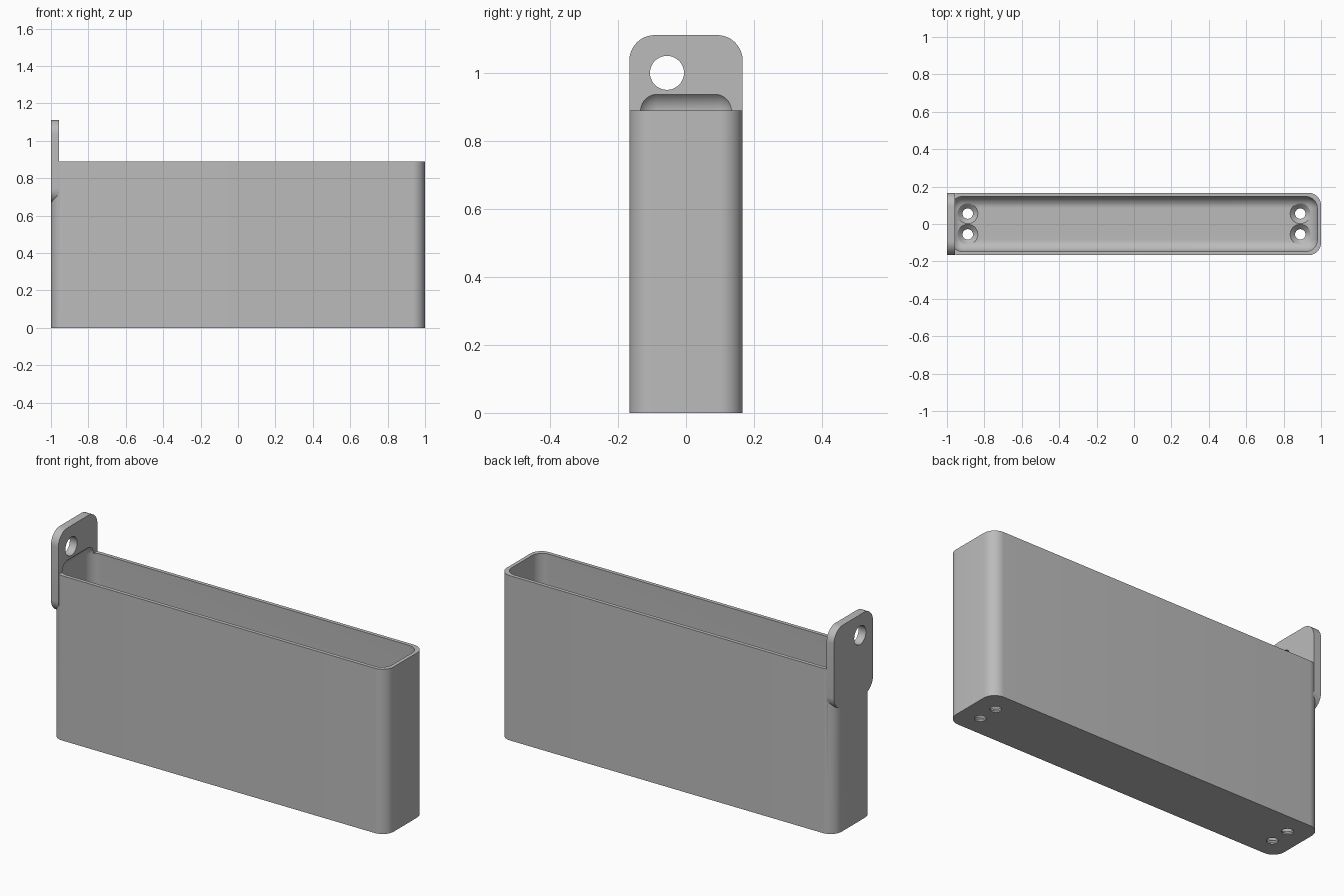
import bpy, bmesh, math
from mathutils import Vector, Matrix

cube = bpy.data.objects.get("Cube")
if cube:
    bpy.data.objects.remove(cube, do_unlink=True)

grey = bpy.data.materials.new("plain_grey")
grey.use_nodes = True
colour = (0.5, 0.5, 0.5, 1)
grey.diffuse_color = colour
grey.node_tree.nodes["Principled BSDF"].inputs["Base Color"].default_value = colour


def finish(bm, name):
    bmesh.ops.recalc_face_normals(bm, faces=bm.faces[:])
    mesh = bpy.data.meshes.new(name)
    bm.to_mesh(mesh)
    bm.free()
    mesh.materials.append(grey)
    ob = bpy.data.objects.new(name, mesh)
    bpy.context.collection.objects.link(ob)
    return ob


def rounded_box(name, low, high, radius, axis=None):
    """Box between two corners; rounds edges along one axis, or all edges."""
    low, high = Vector(low), Vector(high)
    bm = bmesh.new()
    bmesh.ops.create_cube(bm, size=1)
    for v in bm.verts:
        v.co = (low + high) / 2 + v.co * (high - low)
    edges = [e for e in bm.edges if axis is None
             or abs((e.verts[0].co - e.verts[1].co).normalized()[axis]) > 0.9]
    bmesh.ops.bevel(bm, geom=edges, offset=radius, offset_type='OFFSET',
                    segments=12, profile=0.5, affect='EDGES')
    return finish(bm, name)


def turned(name, profile, matrix, sides=40):
    """Solid of revolution from (radius, height) points."""
    bm = bmesh.new()
    rings = [[bm.verts.new((r * math.cos(math.tau * i / sides),
                            r * math.sin(math.tau * i / sides), h))
              for i in range(sides)] for r, h in profile]
    for a, b in zip(rings, rings[1:]):
        for i in range(sides):
            j = (i + 1) % sides
            bm.faces.new((a[i], a[j], b[j], b[i]))
    bm.faces.new(rings[0])
    bm.faces.new(rings[-1])
    bm.transform(matrix)
    return finish(bm, name)


def combine(target, tool, operation):
    mod = target.modifiers.new(tool.name, 'BOOLEAN')
    mod.operation = operation
    mod.solver = 'EXACT'
    mod.object = tool
    tool.hide_render = True
    bpy.context.view_layer.objects.active = target
    bpy.ops.object.modifier_apply(modifier=mod.name)
    bpy.data.objects.remove(tool, do_unlink=True)


W, H = 0.1667, 0.889      # half width and rim height

# Tall narrow bin with a hanging tab on its right end
holder = rounded_box("holder_body", (-1, -W, 0), (1, W, H), 0.067, axis=2)
tab = rounded_box("hanging_tab", (-1, -W, 0.667), (-0.956, W, 1.111), 0.075, axis=0)
combine(holder, tab, 'UNION')

# Hollow, rounded on every edge, which also scoops into the tab
hollow = rounded_box("hollow_cutter", (-0.98, 0.02 - W, 0.033),
                     (0.98, W - 0.02, 0.95), 0.062)
combine(holder, hollow, 'DIFFERENCE')

# Hanging hole through the tab
place = Matrix.Translation((-0.978, -0.056, 1.0)) @ Matrix.Rotation(math.pi / 2, 4, 'Y')
combine(holder, turned("hang_hole_cutter", [(0.05, -0.1), (0.05, 0.1)], place), 'DIFFERENCE')

# Countersunk screw holes in the floor
screw = [(0.028, -0.02), (0.028, 0.007), (0.0545, 0.0335), (0.0545, 0.12)]
for x in (-0.889, 0.889):
    for y in (-0.0556, 0.0556):
        combine(holder, turned("screw_cutter", screw, Matrix.Translation((x, y, 0))),
                'DIFFERENCE')

# Smooth shading with crisp edges
bpy.ops.object.select_all(action='DESELECT')
holder.select_set(True)
bpy.context.view_layer.objects.active = holder
bpy.ops.object.shade_smooth_by_angle(angle=math.radians(30))
